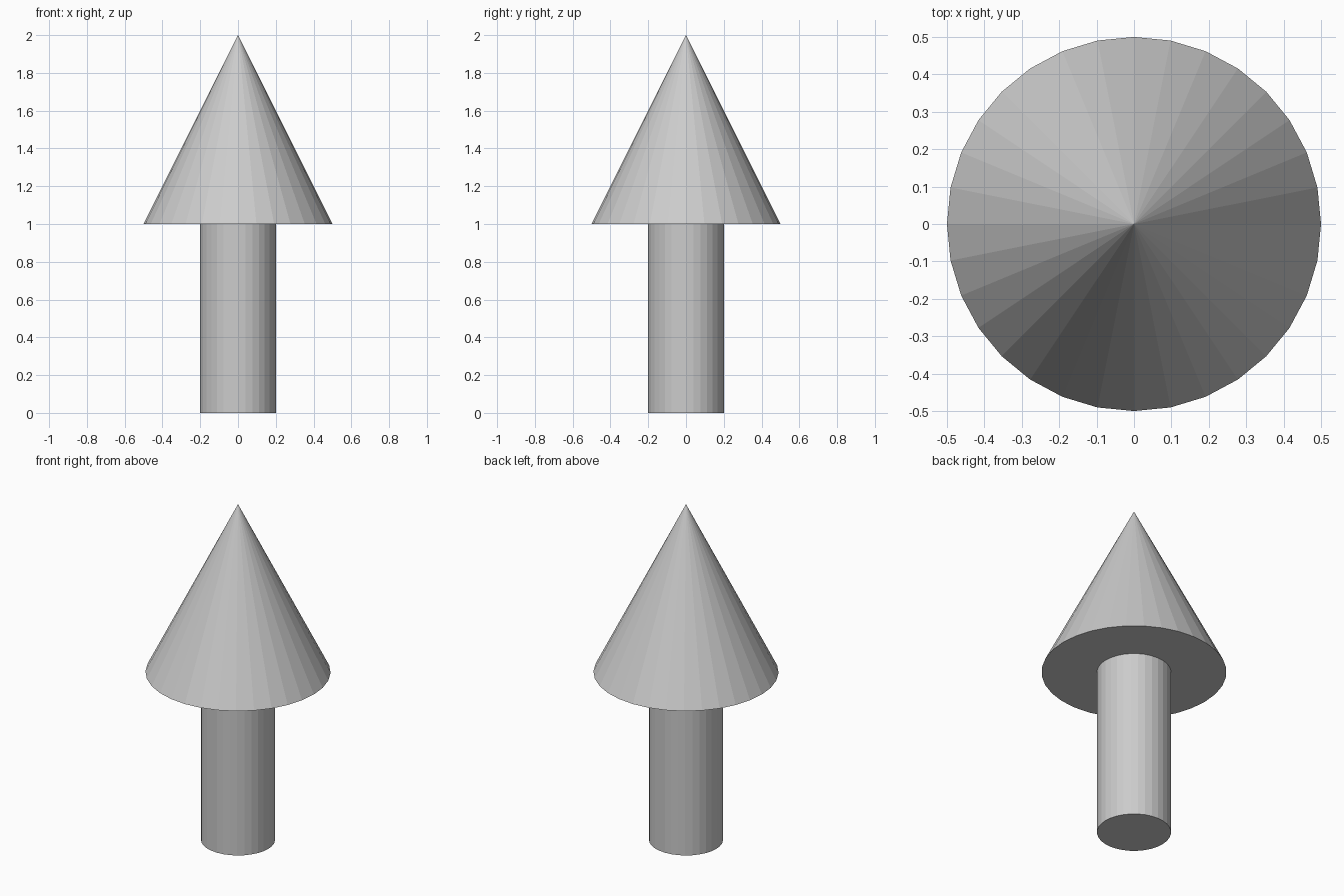
import bpy

if "Cube" in bpy.data.objects:
    bpy.data.objects.remove(bpy.data.objects["Cube"])

SIDES = 32

# Shaft
bpy.ops.mesh.primitive_cylinder_add(vertices=SIDES, radius=0.2, depth=1.0, location=(0, 0, 0.5))
bpy.context.object.name = "shaft"

# Pointed head
bpy.ops.mesh.primitive_cone_add(vertices=SIDES, radius1=0.5, radius2=0.0, depth=1.0, location=(0, 0, 1.5))
bpy.context.object.name = "cone_head"
